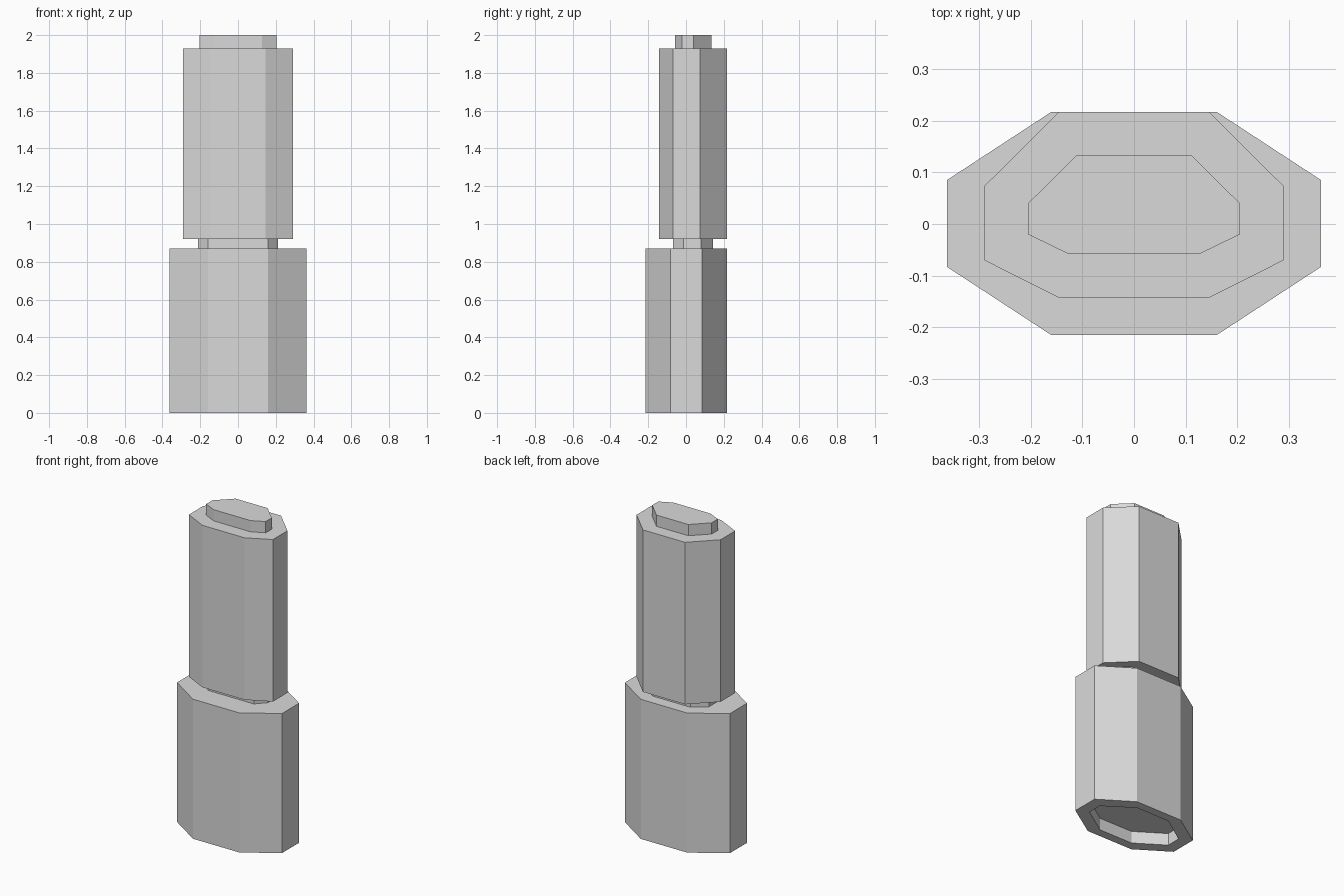
import bpy, bmesh

if "Cube" in bpy.data.objects:
    bpy.data.objects.remove(bpy.data.objects["Cube"])

grey = bpy.data.materials.new("light grey")
grey.diffuse_color = (0.7, 0.7, 0.7, 1)
grey.use_nodes = True
grey.node_tree.nodes["Principled BSDF"].inputs["Base Color"].default_value = grey.diffuse_color


def octagon(x_side, y_front, y_back, side_lo, side_hi, x_front, x_back):
    """Left-right symmetric eight-sided outline, counter-clockwise."""
    right = [(x_front, y_front), (x_side, side_lo), (x_side, side_hi), (x_back, y_back)]
    return right + [(-x, y) for x, y in reversed(right)]


def build(name, rings, cap_start=True):
    """Skin a stack of (outline, z) rings and close both ends."""
    bm = bmesh.new()
    loops = [[bm.verts.new((x, y, z)) for x, y in o] for o, z in rings]
    for a, b in zip(loops, loops[1:]):
        n = len(a)
        for i in range(n):
            j = (i + 1) % n
            bm.faces.new((a[i], a[j], b[j], b[i]))
    bm.faces.new(loops[0])
    bm.faces.new(loops[-1])
    bmesh.ops.recalc_face_normals(bm, faces=bm.faces)
    me = bpy.data.meshes.new(name)
    bm.to_mesh(me)
    bm.free()
    me.materials.append(grey)
    ob = bpy.data.objects.new(name, me)
    bpy.context.collection.objects.link(ob)
    return ob


lower = octagon(0.362, -0.215, 0.217, -0.083, 0.085, 0.16, 0.16)
socket = octagon(0.29, -0.16, 0.163, -0.045, 0.045, 0.115, 0.115)
neck = octagon(0.213, -0.07, 0.143, -0.012, 0.08, 0.158, 0.13)
upper = octagon(0.29, -0.143, 0.217, -0.07, 0.073, 0.145, 0.145)
peg = octagon(0.205, -0.058, 0.134, -0.02, 0.04, 0.127, 0.11)

# lower block with a shallow socket in its underside
build("lower_block", [(socket, 0.075), (socket, 0), (lower, 0), (lower, 0.87)])
# short neck joining the blocks
build("neck", [(neck, 0.87), (neck, 0.92)])
# upper block, flush with the lower one at the back
build("upper_block", [(upper, 0.92), (upper, 1.93)])
# connecting peg on top
build("top_peg", [(peg, 1.93), (peg, 2.0)])
